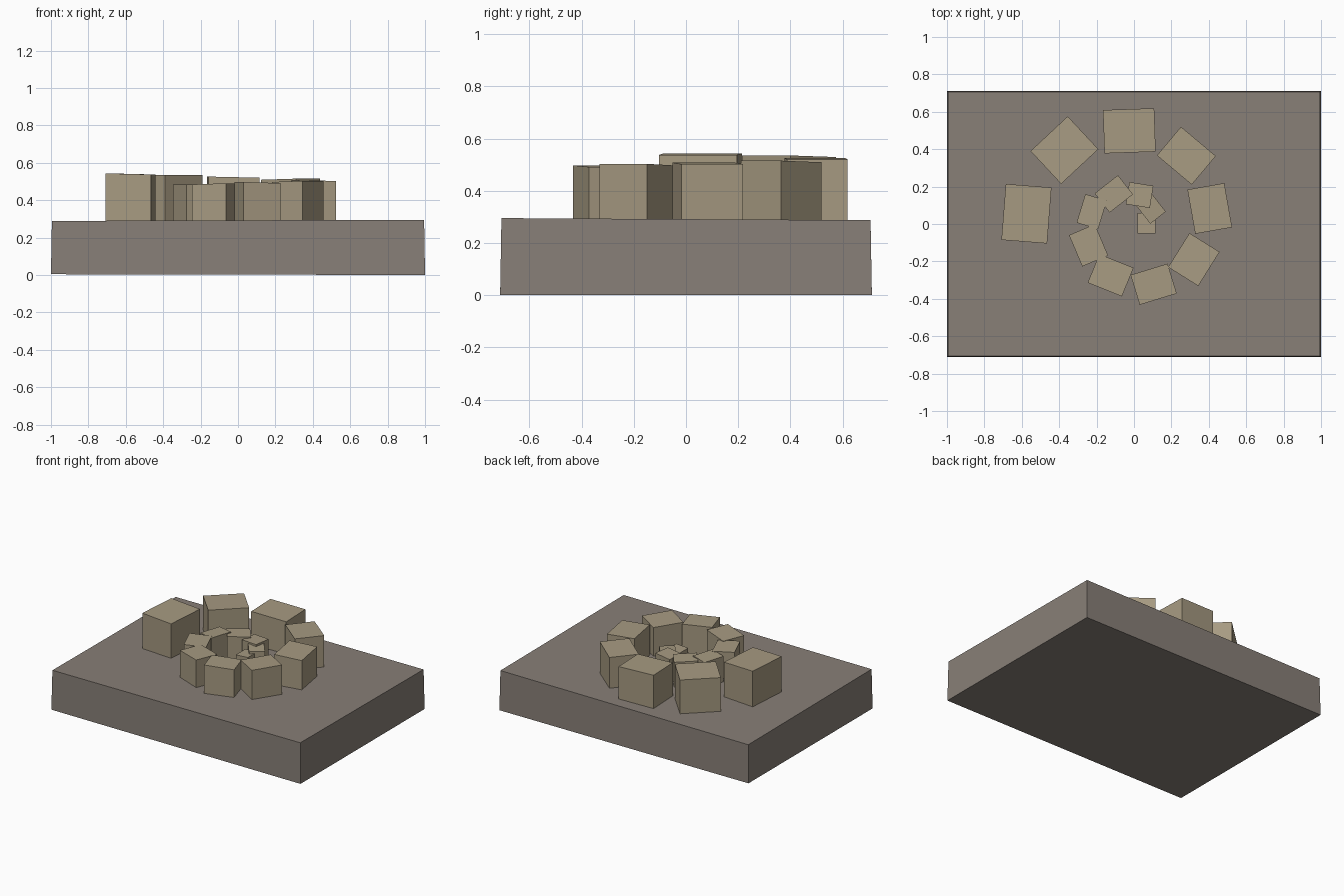
import bpy, bmesh, math
from mathutils import Matrix, Vector

if "Cube" in bpy.data.objects:
    bpy.data.objects.remove(bpy.data.objects["Cube"])


def material(name, rgb):
    m = bpy.data.materials.new(name)
    m.diffuse_color = (*rgb, 1.0)
    m.use_nodes = True
    m.node_tree.nodes["Principled BSDF"].inputs["Base Color"].default_value = m.diffuse_color
    return m


stone = material("grey_brown_stone", (0.245, 0.212, 0.185))
sand = material("sandy_stone", (0.385, 0.325, 0.222))


def cube_object(name, mat, shape):
    """Make a unit cube and move every corner with the shape function."""
    bm = bmesh.new()
    bmesh.ops.create_cube(bm, size=2.0)
    for v in bm.verts:
        v.co = shape(v.co.copy())
    bmesh.ops.recalc_face_normals(bm, faces=bm.faces)
    me = bpy.data.meshes.new(name)
    bm.to_mesh(me)
    bm.free()
    me.materials.append(mat)
    ob = bpy.data.objects.new(name, me)
    bpy.context.collection.objects.link(ob)
    return ob


# Rough-hewn base slab, top slightly narrower and tilted
def slab_shape(c):
    if c.z > 0:
        return Vector((c.x * 0.995, c.y * 0.707, 0.288 + 0.003 * c.x - 0.004 * c.y))
    return Vector((c.x, c.y * 0.712, 0.004 if c.x < 0 else 0.0))


cube_object("base_slab", stone, slab_shape)

# Spiral of blocks: x, y, width, depth, turn in degrees, top height
blocks = [
    (-0.575, 0.055, 0.245, 0.300, -4.5, 0.540),
    (-0.372, 0.395, 0.240, 0.272, -47, 0.532),
    (-0.025, 0.498, 0.274, 0.232, 2, 0.523),
    (0.280, 0.365, 0.243, 0.200, -40, 0.512),
    (0.405, 0.083, 0.200, 0.240, 10, 0.505),
    (0.320, -0.190, 0.190, 0.215, -32, 0.500),
    (0.105, -0.322, 0.207, 0.167, 17, 0.494),
    (-0.125, -0.274, 0.197, 0.165, -22, 0.487),
    (-0.243, -0.114, 0.150, 0.182, 23, 0.482),
    (-0.226, 0.066, 0.120, 0.160, -17, 0.475),
    (-0.108, 0.161, 0.158, 0.130, 38, 0.468),
    (0.030, 0.155, 0.130, 0.120, -9, 0.458),
    (0.090, 0.083, 0.125, 0.105, -52, 0.445),
    (0.067, 0.003, 0.097, 0.110, 0, 0.425),
]

for i, (x, y, w, d, turn, top) in enumerate(blocks, 1):
    rot = Matrix.Rotation(math.radians(turn), 3, 'Z')

    def block_shape(c):
        z = top + 0.003 * c.x * (-1) ** i if c.z > 0 else 0.275
        p = rot @ Vector((c.x * w / 2, c.y * d / 2, 0))
        return Vector((x + p.x, y + p.y, z))

    cube_object(f"spiral_block_{i:02d}", sand, block_shape)
